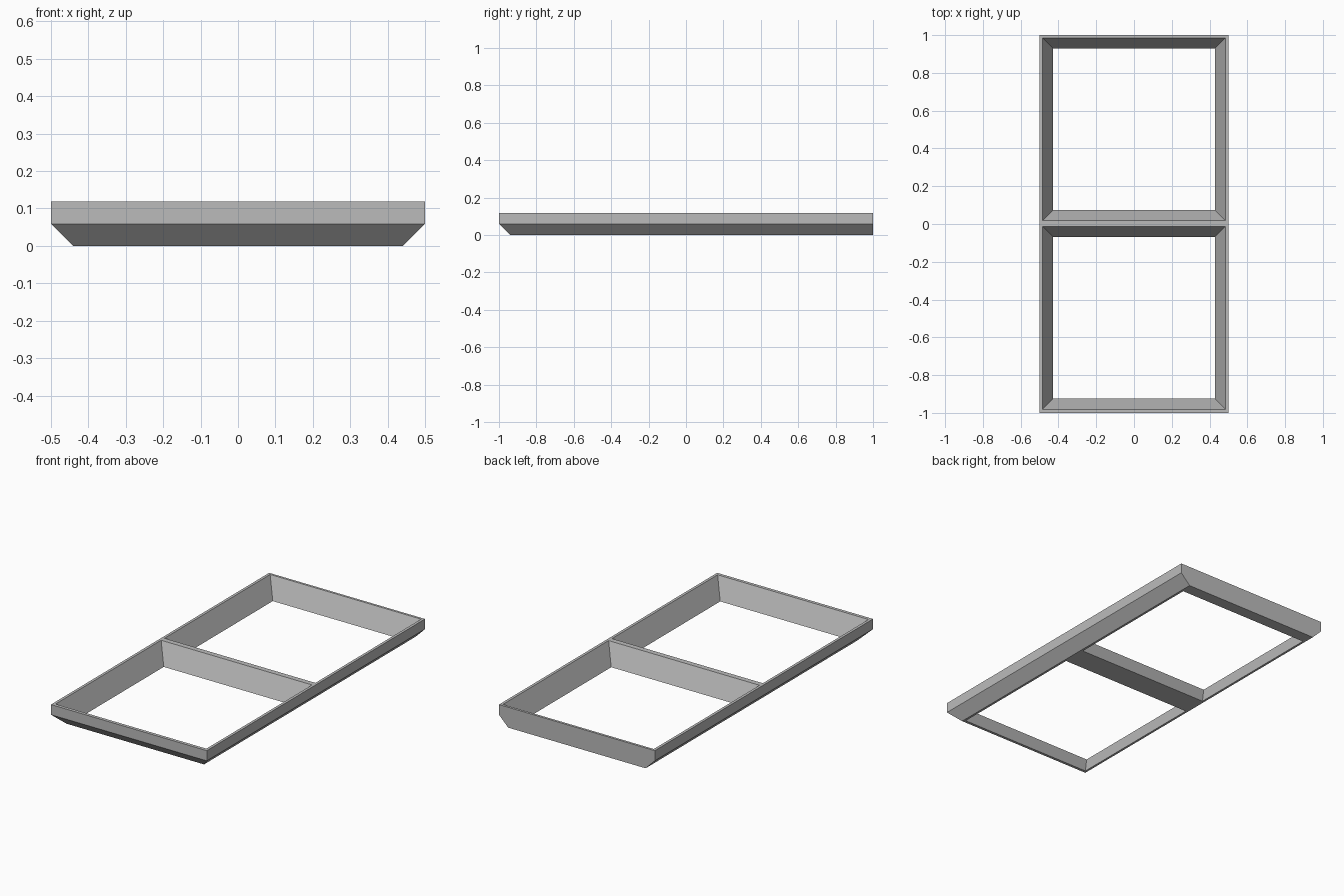
import bpy
import bmesh

cube = bpy.data.objects.get("Cube")
if cube:
    bpy.data.objects.remove(cube, do_unlink=True)

HEIGHT = 0.118
CHAMFER = 0.059

grey = bpy.data.materials.new("light grey")
grey.use_nodes = True
colour = (0.5, 0.5, 0.5, 1)
grey.diffuse_color = colour
grey.node_tree.nodes["Principled BSDF"].inputs["Base Color"].default_value = colour


def stacked_rectangles(name, layers):
    """Closed solid lofted through rectangles (x0, x1, y0, y1, z), bottom to top."""
    bm = bmesh.new()
    rings = []
    for x0, x1, y0, y1, z in layers:
        corners = ((x0, y0), (x1, y0), (x1, y1), (x0, y1))
        rings.append([bm.verts.new((x, y, z)) for x, y in corners])
    bm.faces.new(rings[0][::-1])
    bm.faces.new(rings[-1])
    for low, high in zip(rings, rings[1:]):
        for i in range(4):
            j = (i + 1) % 4
            bm.faces.new((low[i], low[j], high[j], high[i]))
    bmesh.ops.recalc_face_normals(bm, faces=bm.faces[:])
    mesh = bpy.data.meshes.new(name)
    bm.to_mesh(mesh)
    bm.free()
    mesh.materials.append(grey)
    obj = bpy.data.objects.new(name, mesh)
    bpy.context.collection.objects.link(obj)
    return obj


# Tray body: lower edge chamfered on the front and both sides, back upright
edge = 0.5 - CHAMFER
frame = stacked_rectangles("divided_frame", [
    (-edge, edge, CHAMFER - 1, 1, 0),
    (-0.5, 0.5, -1, 1, CHAMFER),
    (-0.5, 0.5, -1, 1, HEIGHT),
])

# Two square openings that narrow towards the bottom, leaving a middle divider
TOP_HALF, BOTTOM_HALF = 0.484, 0.428
slope = (TOP_HALF - BOTTOM_HALF) / HEIGHT
cutters = []
for name, centre in (("front_opening", -0.497), ("back_opening", 0.502)):
    layers = []
    for z in (-0.05, HEIGHT + 0.05):
        h = BOTTOM_HALF + slope * z
        layers.append((-h, h, centre - h, centre + h, z))
    cutter = stacked_rectangles(name, layers)
    cutter.hide_render = True
    cutters.append(cutter)
    cut = frame.modifiers.new(name, "BOOLEAN")
    cut.operation = "DIFFERENCE"
    cut.solver = "EXACT"
    cut.object = cutter

# Bake the cuts and discard the cutters
bpy.context.view_layer.update()
baked = bpy.data.meshes.new_from_object(
    frame.evaluated_get(bpy.context.evaluated_depsgraph_get()))
frame.modifiers.clear()
frame.data = baked
for cutter in cutters:
    bpy.data.objects.remove(cutter, do_unlink=True)
